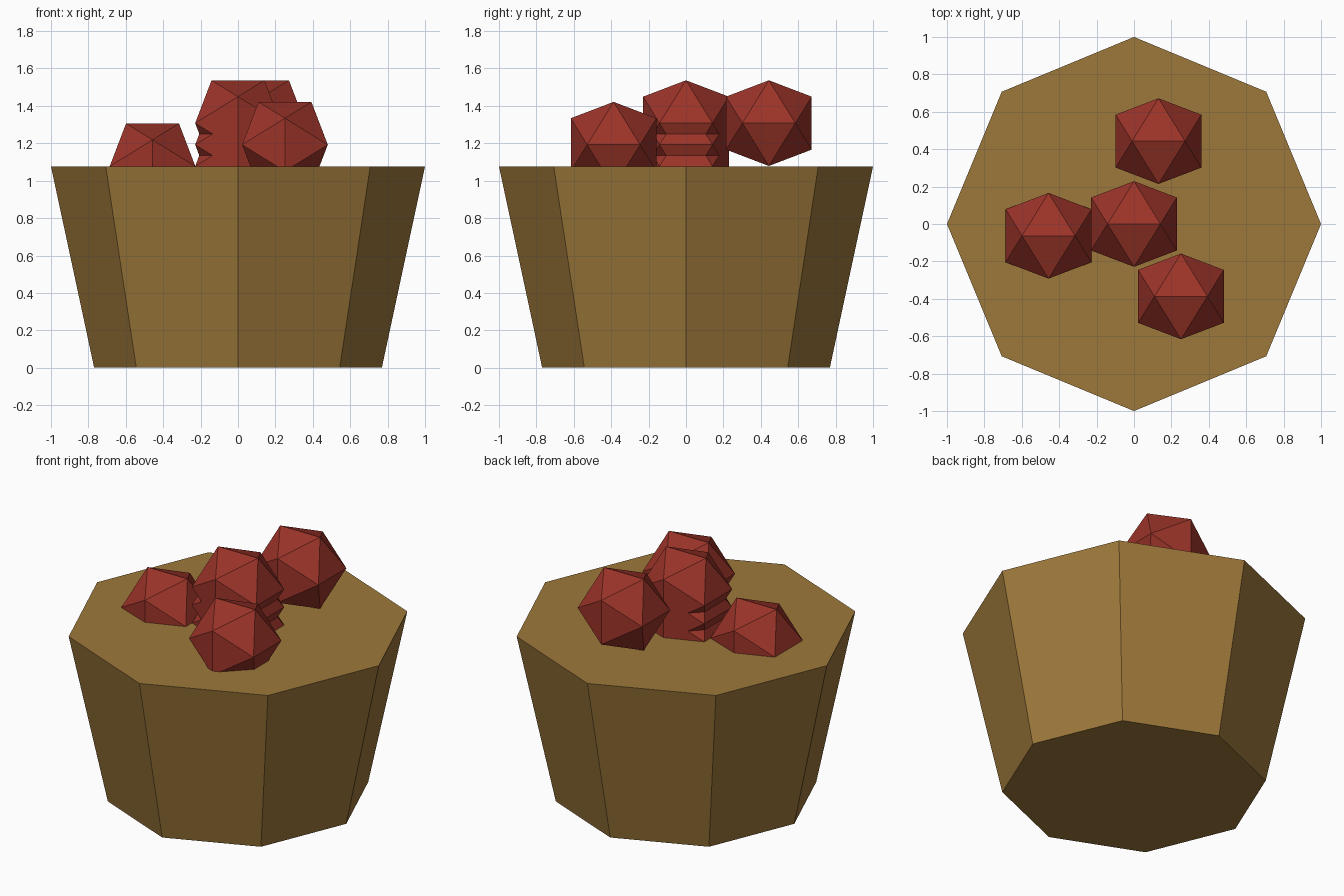
import bpy, bmesh, math

if "Cube" in bpy.data.objects:
    bpy.data.objects.remove(bpy.data.objects["Cube"])


def material(name, rgb):
    m = bpy.data.materials.new(name)
    m.diffuse_color = (*rgb, 1.0)
    m.use_nodes = True
    m.node_tree.nodes["Principled BSDF"].inputs["Base Color"].default_value = m.diffuse_color
    return m


def add_object(name, bm, mat, loc=(0, 0, 0)):
    bmesh.ops.recalc_face_normals(bm, faces=bm.faces[:])
    me = bpy.data.meshes.new(name)
    bm.to_mesh(me)
    bm.free()
    me.materials.append(mat)
    ob = bpy.data.objects.new(name, me)
    ob.location = loc
    bpy.context.collection.objects.link(ob)
    return ob


wood = material("basket brown", (0.34, 0.19, 0.043))
red = material("apple red", (0.33, 0.034, 0.022))

# Basket: solid eight-sided tapered tub with corners on the axes
H = 1.077
bm = bmesh.new()
rings = []
for r, z in ((0.769, 0), (1.0, H)):
    rings.append([bm.verts.new((r * math.cos(i * math.pi / 4),
                                r * math.sin(i * math.pi / 4), z))
                  for i in range(8)])
for i in range(8):
    j = (i + 1) % 8
    bm.faces.new((rings[0][i], rings[0][j], rings[1][j], rings[1][i]))
for ring in rings:
    bm.faces.new(ring)
add_object("basket", bm, wood)


# Apples: icosahedra with an edge on top running along x
def apple(name, loc):
    phi = (1 + math.sqrt(5)) / 2
    s = 0.2692 / math.sqrt(1 + phi * phi)
    bm = bmesh.new()
    for a in (-s, s):
        for b in (-s * phi, s * phi):
            for co in ((a, 0, b), (0, b, a), (b, a, 0)):
                bm.verts.new(co)
    bmesh.ops.convex_hull(bm, input=bm.verts[:])
    add_object(name, bm, red, loc)


# Central stack of three overlapping apples, then three around it
step = 0.1154
for k in range(3):
    apple(f"centre_apple_{k + 1}", (0, 0, H + k * step))
for k, (x, y) in enumerate(((-0.457, -0.063), (0.251, -0.387), (0.131, 0.443))):
    apple(f"outer_apple_{k + 1}", (x, y, H + k * step))
